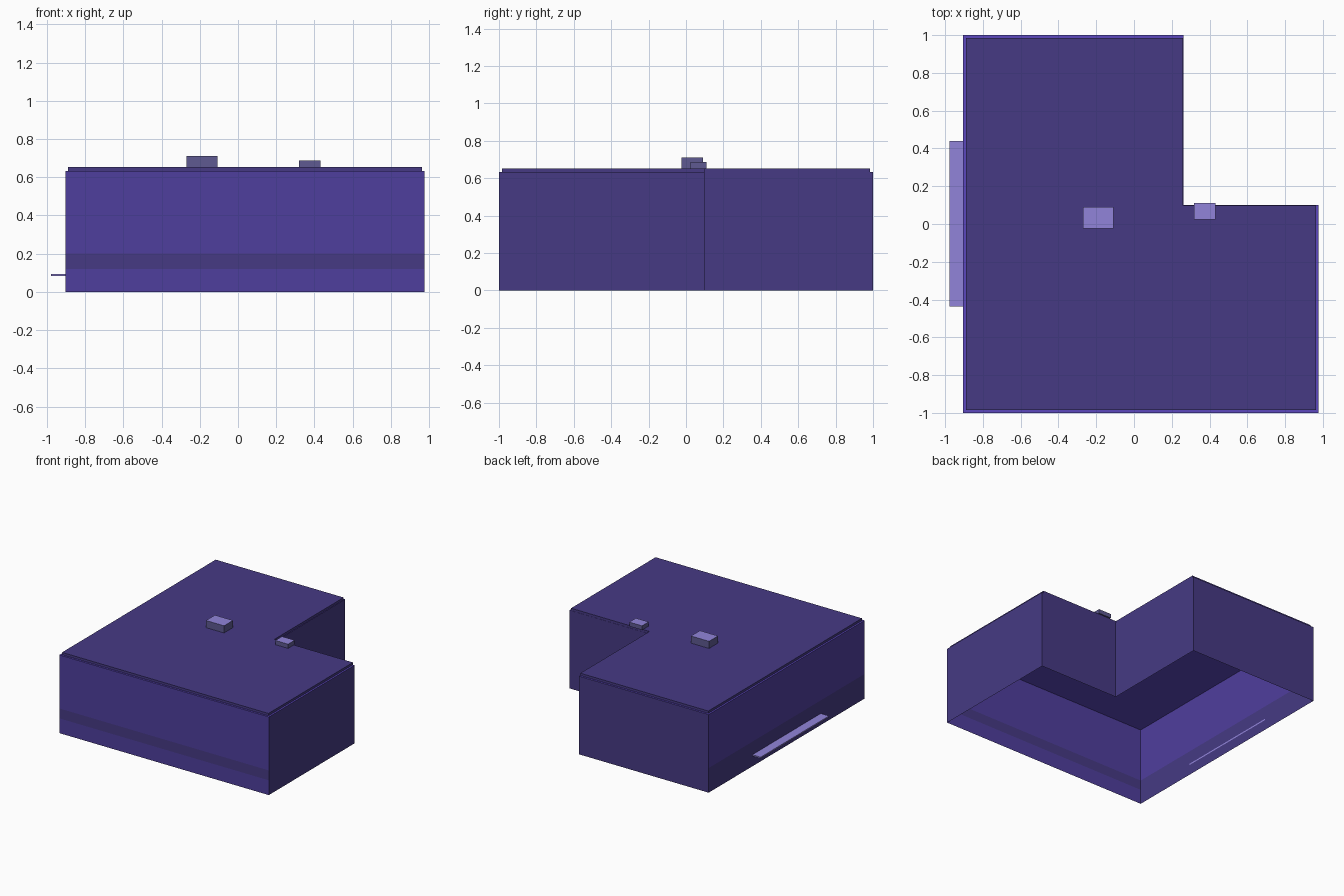
import bpy
import bmesh

if "Cube" in bpy.data.objects:
    bpy.data.objects.remove(bpy.data.objects["Cube"])


def material(name, rgb):
    """Flat colour from 0-255 sRGB."""
    lin = [((c / 255 + 0.055) / 1.055) ** 2.4 for c in rgb]
    m = bpy.data.materials.new(name)
    m.diffuse_color = (*lin, 1)
    m.use_nodes = True
    m.node_tree.nodes["Principled BSDF"].inputs["Base Color"].default_value = m.diffuse_color
    return m


PURPLE = material("wall purple", (79, 62, 158))
DARK = material("dark purple", (70, 58, 132))
TRIM = material("ledge violet", (92, 71, 190))
GREY = material("grey violet", (94, 90, 145))
LILAC = material("light lilac", (145, 132, 218))

WALL_TOP, ROOF_TOP = 0.634, 0.653
CX = 0.04  # centre of the roof inset
# L-shaped footprint, counter-clockwise from the front left corner
PLAN = [(-0.904, -1), (0.977, -1), (0.977, 0.1), (0.262, 0.1), (0.262, 1), (-0.904, 1)]


def finish(bm, name, mats):
    mesh = bpy.data.meshes.new(name)
    bm.to_mesh(mesh)
    bm.free()
    for m in mats:
        mesh.materials.append(m)
    ob = bpy.data.objects.new(name, mesh)
    bpy.context.collection.objects.link(ob)
    return ob


def ring(bm, z, scale=1):
    return [bm.verts.new((CX + (x - CX) * scale, y * scale, z)) for x, y in PLAN]


def bridge(bm, a, b, mat):
    for i in range(len(a)):
        j = (i + 1) % len(a)
        bm.faces.new((a[i], a[j], b[j], b[i])).material_index = mat


# Walls: open shell, painted bands on the front and left only
bm = bmesh.new()
levels = [0, 0.12, 0.2, WALL_TOP]
rings = [ring(bm, z) for z in levels]
for low, high in zip(rings, rings[1:]):
    bridge(bm, low, high, 1)
for f in bm.faces:
    f.normal_update()
    z = f.calc_center_median().z
    if f.normal.y < -0.9:                      # front: one dark stripe
        f.material_index = 1 if 0.12 < z < 0.2 else 0
    elif f.normal.x < -0.9:                    # left: dark base
        f.material_index = 1 if z < 0.2 else 0
finish(bm, "walls", [PURPLE, DARK])

# Roof: violet ledge and ceiling, then a slightly smaller raised slab
bm = bmesh.new()
outer = ring(bm, WALL_TOP)
inner = ring(bm, WALL_TOP, 0.985)
top = ring(bm, ROOF_TOP, 0.985)
bridge(bm, outer, inner, 1)
bridge(bm, inner, top, 0)
bm.faces.new(top)
bm.faces.new(inner[::-1]).material_index = 1
finish(bm, "roof", [DARK, TRIM])


def box(name, lo, hi, side):
    """Box with a lilac top and the given side colour."""
    bm = bmesh.new()
    bmesh.ops.create_cube(bm, size=1)
    for v in bm.verts:
        v.co = [(a + b) / 2 + c * (b - a) for a, b, c in zip(lo, hi, v.co)]
    for f in bm.faces:
        f.normal_update()
        f.material_index = int(f.normal.z > 0.9)
    finish(bm, name, [side, LILAC])


# Rooftop units and side awning
box("large_roof_unit", (-0.27, -0.025, ROOF_TOP), (-0.108, 0.09, 0.711), GREY)
box("small_roof_unit", (0.318, 0.025, ROOF_TOP), (0.432, 0.11, 0.687), GREY)
box("awning", (-0.978, -0.437, 0.083), (-0.904, 0.44, 0.094), LILAC)
